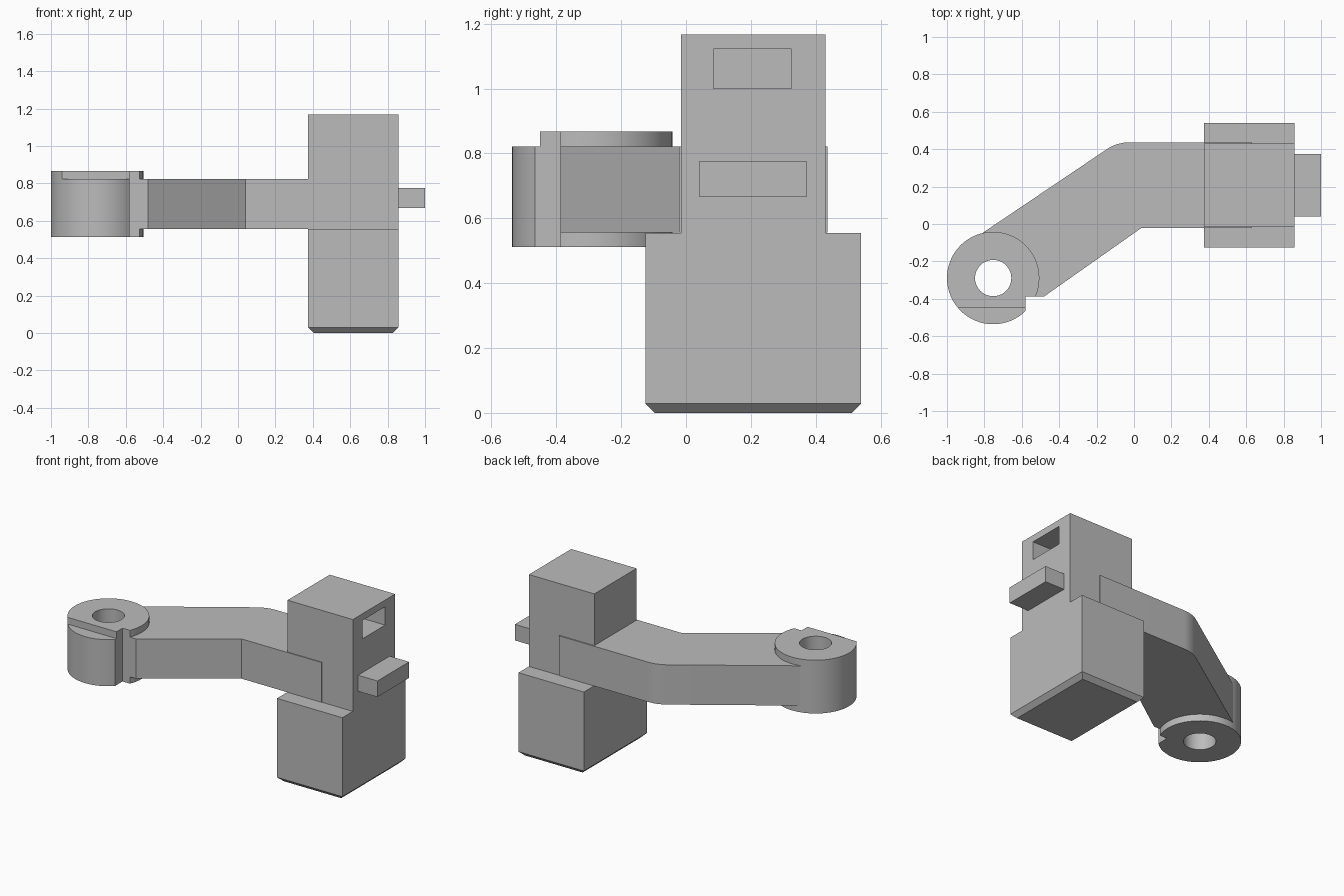
import bpy, bmesh, math

if "Cube" in bpy.data.objects:
    bpy.data.objects.remove(bpy.data.objects["Cube"])

grey = bpy.data.materials.new("plain grey")
grey.diffuse_color = (0.5, 0.5, 0.5, 1)
grey.use_nodes = True
grey.node_tree.nodes["Principled BSDF"].inputs["Base Color"].default_value = grey.diffuse_color


def prism(name, points, z0, z1):
    """Extrude a flat outline between two heights."""
    bm = bmesh.new()
    face = bm.faces.new([bm.verts.new((x, y, z0)) for x, y in points])
    ext = bmesh.ops.extrude_face_region(bm, geom=[face])
    for v in ext["geom"]:
        if isinstance(v, bmesh.types.BMVert):
            v.co.z = z1
    bmesh.ops.recalc_face_normals(bm, faces=bm.faces)
    mesh = bpy.data.meshes.new(name)
    bm.to_mesh(mesh)
    bm.free()
    mesh.materials.append(grey)
    obj = bpy.data.objects.new(name, mesh)
    bpy.context.collection.objects.link(obj)
    return obj


def box(name, x0, x1, y0, y1, z0, z1):
    return prism(name, [(x0, y0), (x1, y0), (x1, y1), (x0, y1)], z0, z1)


def arc(cx, cy, r, a0, a1, n):
    steps = [math.radians(a0 + (a1 - a0) * i / n) for i in range(n + 1)]
    return [(cx + r * math.cos(a), cy + r * math.sin(a)) for a in steps]


def activate(obj):
    bpy.ops.object.select_all(action='DESELECT')
    obj.select_set(True)
    bpy.context.view_layer.objects.active = obj


def cut(obj, cutter):
    activate(obj)
    mod = obj.modifiers.new("cut", 'BOOLEAN')
    mod.operation = 'DIFFERENCE'
    mod.solver = 'EXACT'
    mod.object = cutter
    bpy.ops.object.modifier_apply(modifier=mod.name)
    bpy.data.objects.remove(cutter)


def smooth(obj):
    activate(obj)
    bpy.ops.object.shade_smooth_by_angle(angle=math.radians(25))


# Lower block with chamfered bottom edges
base = box("base_block", 0.375, 0.857, -0.125, 0.54, 0, 0.555)
bm = bmesh.new()
bm.from_mesh(base.data)
bottom = [e for e in bm.edges if all(v.co.z < 0.01 for v in e.verts)]
bmesh.ops.bevel(bm, geom=bottom, offset=0.029, segments=1, affect='EDGES')
bm.to_mesh(base.data)
bm.free()

# Upper block with a pocket in its side, and the tab below the pocket
upper = box("upper_block", 0.375, 0.857, -0.015, 0.43, 0.555, 1.167)
cut(upper, box("pocket_cutter", 0.62, 0.95, 0.085, 0.325, 1.0, 1.122))
box("side_tab", 0.857, 1.0, 0.04, 0.373, 0.668, 0.775)

# Bent arm with a rounded outer corner
outline = [(0.63, -0.021), (0.63, 0.437)]
outline += arc(-0.023, 0.217, 0.22, 90, 125, 8)
outline += [(-0.81, -0.048), (-0.86, -0.2), (-0.755, -0.387),
            (-0.48, -0.387), (0.04, -0.021)]
arm = prism("bent_arm", outline, 0.557, 0.822)

# Round hub with a corner notch and a stepped top
HX, HY = -0.753, -0.289
hub = prism("round_hub", arc(HX, HY, 0.247, 0, 360, 64)[:-1], 0.512, 0.867)
cut(hub, box("notch_cutter", -0.581, -0.3, -0.8, -0.387, 0.4, 1))
cut(hub, box("step_cutter", -1.2, -0.3, -0.8, -0.45, 0.822, 1))

# Through hole in the hub and the arm end
for part in (hub, arm):
    cut(part, prism("hole_cutter", arc(HX, HY, 0.097, 0, 360, 48)[:-1], 0.3, 1.1))
    smooth(part)
